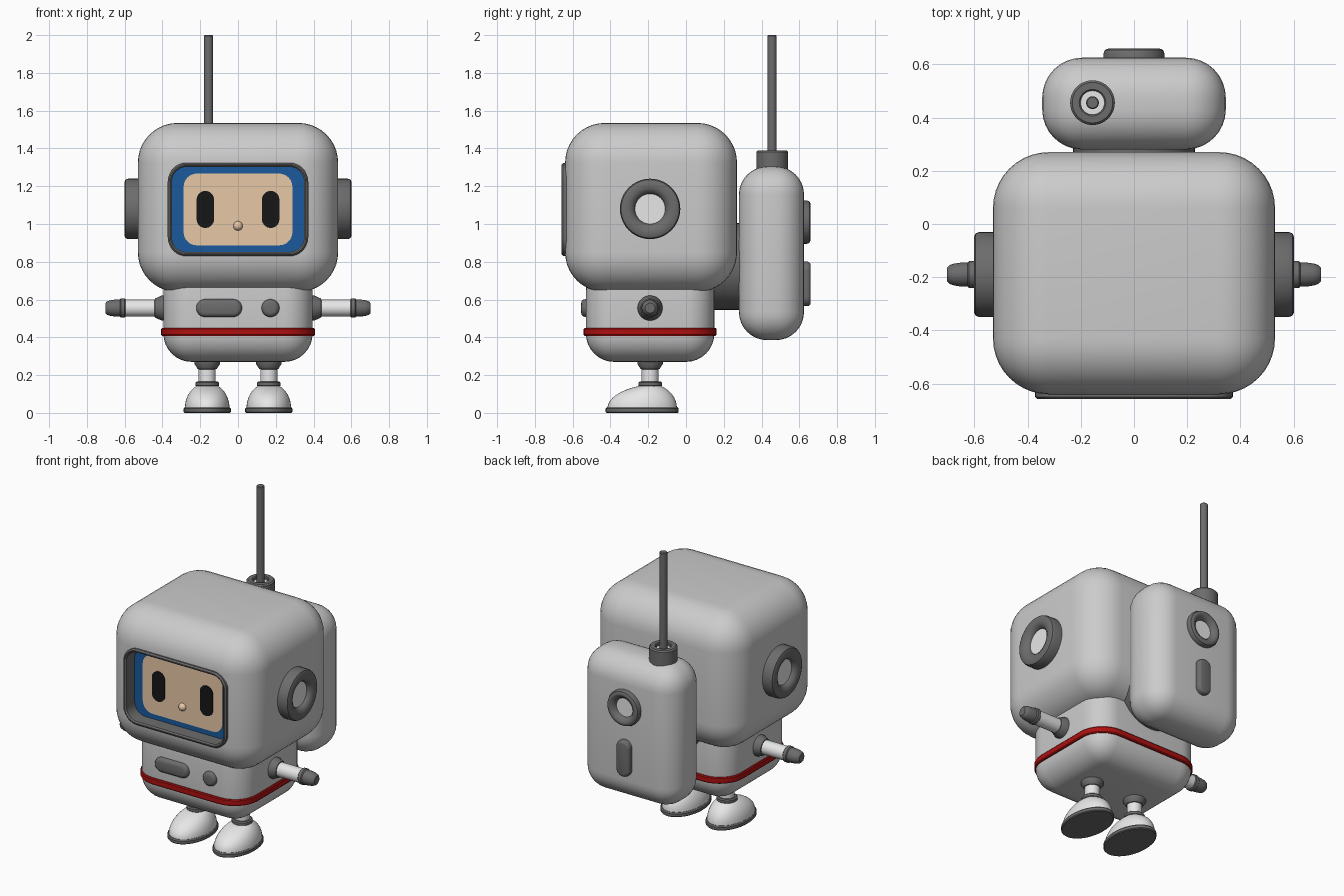
import bpy, bmesh, math
from mathutils import Vector, Matrix

if "Cube" in bpy.data.objects:
    bpy.data.objects.remove(bpy.data.objects["Cube"])


def material(name, rgb):
    m = bpy.data.materials.new(name)
    m.diffuse_color = (*rgb, 1)
    m.use_nodes = True
    m.node_tree.nodes["Principled BSDF"].inputs["Base Color"].default_value = m.diffuse_color
    return m


SUIT = material("suit grey", (0.60, 0.60, 0.60))
WHITE = material("limb white", (0.80, 0.80, 0.80))
DARK = material("dark grey", (0.15, 0.15, 0.15))
RED = material("belt red", (0.42, 0.005, 0.005))
BLUE = material("visor blue", (0.01, 0.10, 0.34))
SKIN = material("face skin", (0.80, 0.58, 0.39))
BLACK = material("eye black", (0.008, 0.008, 0.008))


def finish(name, bm, mat, matrix=None):
    if matrix:
        bm.transform(matrix)
    bmesh.ops.recalc_face_normals(bm, faces=bm.faces)
    me = bpy.data.meshes.new(name)
    bm.to_mesh(me)
    bm.free()
    me.materials.append(mat)
    ob = bpy.data.objects.new(name, me)
    bpy.context.collection.objects.link(ob)
    smooth(ob)
    return ob


def smooth(ob):
    bpy.ops.object.select_all(action='DESELECT')
    ob.select_set(True)
    bpy.context.view_layer.objects.active = ob
    bpy.ops.object.shade_smooth_by_angle(angle=math.radians(35))


def rounded_box(name, lo, hi, r, mat, seg=8):
    bm = bmesh.new()
    bmesh.ops.create_cube(bm, size=1)
    lo, hi = Vector(lo), Vector(hi)
    for v in bm.verts:
        v.co = (lo + hi) / 2 + v.co * (hi - lo)
    bmesh.ops.bevel(bm, geom=bm.edges[:], offset=r, segments=seg, profile=0.5, affect='EDGES')
    return finish(name, bm, mat)


def loft(name, rings, mat, matrix=None, loop=False):
    """Skin a stack of equal-sized rings; loop joins last to first, otherwise ends are capped."""
    bm = bmesh.new()
    rows = [[bm.verts.new(p) for p in ring] for ring in rings]
    n = len(rows[0])
    for a, b in zip(rows, rows[1:] + (rows[:1] if loop else [])):
        for i in range(n):
            j = (i + 1) % n
            bm.faces.new((a[i], a[j], b[j], b[i]))
    if not loop:
        bm.faces.new(rows[0])
        bm.faces.new(rows[-1])
    return finish(name, bm, mat, matrix)


def ellipse(rx, ry, z, cy=0, n=40):
    return [(rx * math.cos(2 * math.pi * i / n), cy + ry * math.sin(2 * math.pi * i / n), z) for i in range(n)]


def rounded_rect(hx, hy, r, z, n=8):
    pts = []
    for k, (sx, sy) in enumerate(((1, 1), (-1, 1), (-1, -1), (1, -1))):
        for i in range(n + 1):
            a = math.pi / 2 * (k + i / n)
            pts.append((sx * (hx - r) + r * math.cos(a), sy * (hy - r) + r * math.sin(a), z))
    return pts


def lathe(name, profile, mat, matrix=None, loop=False):
    """Profile is (radius, height) pairs around local z."""
    return loft(name, [ellipse(r, r, h) for r, h in profile], mat, matrix, loop)


def plate(name, hx, hy, r, depth, mat, matrix, edge=0.0):
    rings = [rounded_rect(hx, hy, r, 0)]
    if edge:
        for a in (0, 30, 60, 90):
            c, s = math.cos(math.radians(a)), math.sin(math.radians(a))
            d = edge * (1 - c)
            rings.append(rounded_rect(hx - d, hy - d, r - d, depth - edge * (1 - s)))
    else:
        rings.append(rounded_rect(hx, hy, r, depth))
    return loft(name, rings, mat, matrix)


def at(x, y, z, toward='up'):
    """Places local z along the named direction."""
    rot = {'up': Matrix(),
           'front': Matrix.Rotation(math.pi / 2, 4, 'X'),
           'back': Matrix.Rotation(-math.pi / 2, 4, 'X'),
           'right': Matrix.Rotation(math.pi / 2, 4, 'Y'),
           'left': Matrix.Rotation(-math.pi / 2, 4, 'Y')}[toward]
    return Matrix.Translation((x, y, z)) @ rot


CY = -0.19      # middle of head, body and limbs
FZ = 1.077      # visor centre height

# Head with the visor opening cut into it
head = rounded_box("head", (-0.53, -0.64, 0.64), (0.53, 0.27, 1.535), 0.21, SUIT, 10)
cutter = plate("visor_cutter", 0.36, 0.237, 0.09, 0.25, DARK, at(0, -0.555, FZ, 'front'))
cutter.hide_render = True
cutter.hide_viewport = True
cut = head.modifiers.new("visor_opening", 'BOOLEAN')
cut.operation, cut.object, cut.solver = 'DIFFERENCE', cutter, 'EXACT'
bpy.context.view_layer.objects.active = head
bpy.ops.object.modifier_apply(modifier=cut.name)
bpy.data.objects.remove(cutter)
smooth(head)

# Visor frame, blue backing and face
loft("visor_frame", [rounded_rect(0.372, 0.247, 0.10, 0), rounded_rect(0.372, 0.247, 0.10, 0.095),
                     rounded_rect(0.364, 0.239, 0.092, 0.103), rounded_rect(0.358, 0.233, 0.086, 0.103),
                     rounded_rect(0.350, 0.225, 0.078, 0.095), rounded_rect(0.350, 0.225, 0.078, 0)],
     DARK, at(0, -0.555, FZ, 'front'), loop=True)
plate("visor_backing", 0.355, 0.23, 0.08, 0.008, BLUE, at(0, -0.556, FZ, 'front'))
plate("face", 0.288, 0.19, 0.07, 0.006, SKIN, at(0, -0.564, FZ, 'front'))
for side, s in (("left", -1), ("right", 1)):
    plate("eye_" + side, 0.046, 0.098, 0.0459, 0.005, BLACK, at(s * 0.173, -0.570, FZ, 'front'))
lathe("nose", [(0.025 * math.cos(a), 0.025 * math.sin(a)) for a in [i * math.pi / 16.2 for i in range(9)]],
      SKIN, at(0, -0.569, 0.99, 'front'))

# Body and belt
rounded_box("body", (-0.395, -0.53, 0.27), (0.395, 0.15, 0.80), 0.15, SUIT, 8)
loft("belt", [rounded_rect(0.385 + d, 0.33 + d, 0.15 + d, z) for d, z in
              ((0, 0.408), (0.017, 0.408), (0.022, 0.414), (0.022, 0.444), (0.017, 0.45), (0, 0.45))],
     RED, at(0, CY, 0), loop=True)
plate("chest_panel", 0.121, 0.047, 0.046, 0.035, DARK, at(-0.10, -0.52, 0.555, 'front'), 0.022)
plate("chest_button", 0.047, 0.047, 0.046, 0.035, DARK, at(0.172, -0.52, 0.555, 'front'), 0.022)


# Ring with a light disc set inside it
def dial(name, r, hole, h, matrix):
    lathe(name + "_ring", [(hole, 0), (r, 0), (r, h - 0.02), (r - 0.006, h - 0.006), (r - 0.02, h),
                           (hole + 0.03, h), (hole + 0.01, h - 0.012), (hole, h - 0.03)], DARK, matrix, loop=True)
    lathe(name + "_disc", [(hole + 0.005, 0), (hole + 0.005, h - 0.03)], WHITE, matrix)


for side, s in (("left", -1), ("right", 1)):
    # Ear dial
    dial("ear_" + side, 0.16, 0.08, 0.09, at(s * 0.512, CY, 1.08, side))

    # Arm
    m = at(0, CY, 0.555, side)
    lathe("shoulder_" + side, [(0.066, 0.37), (0.066, 0.405), (0.05, 0.44), (0.04, 0.442)], DARK, m)
    lathe("arm_" + side, [(0.045, 0.40), (0.045, 0.61)], WHITE, m)
    lathe("cuff_" + side, [(0.045, 0.595), (0.051, 0.6), (0.051, 0.62), (0.045, 0.625)], DARK, m)
    lathe("hand_" + side, [(0.045, 0.62), (0.045, 0.65), (0.041, 0.677), (0.035, 0.694), (0.026, 0.702)], DARK, m)

    # Leg
    m = at(s * 0.163, CY, 0)
    lathe("hip_" + side, [(0.067, 0.285), (0.067, 0.258), (0.05, 0.232), (0.04, 0.23)], DARK, m)
    lathe("leg_" + side, [(0.045, 0.26), (0.045, 0.13)], WHITE, m)
    lathe("ankle_" + side, [(0.055, 0.138), (0.062, 0.144), (0.062, 0.16), (0.055, 0.166)], DARK, m)
    foot = []
    for i in range(9):
        a = i / 8 * math.radians(65)
        c, t = math.cos(a), math.sin(a) / math.sin(math.radians(65))
        k = (c - math.cos(math.radians(65))) / (1 - math.cos(math.radians(65)))
        foot.append(ellipse(0.056 + 0.062 * k, 0.056 + 0.128 * k, 0.025 + 0.118 * t, -0.042 * k))
    loft("foot_" + side, foot, WHITE, m)
    loft("sole_" + side, [ellipse(0.125 - d, 0.193 - d, z, -0.042) for d, z in
                          ((0.005, 0), (0, 0.005), (0, 0.022), (0.006, 0.03))], DARK, m)

# Backpack, its mount and back details
rounded_box("backpack", (-0.345, 0.28, 0.385), (0.345, 0.625, 1.305), 0.15, SUIT, 8)
lathe("backpack_mount", [(0.23, 0), (0.23, 0.2)], DARK, at(0, 0.10, 0.775, 'back'))
dial("backpack_dial", 0.115, 0.06, 0.05, at(0, 0.61, 1.01, 'back'))
plate("backpack_pill", 0.048, 0.118, 0.047, 0.05, DARK, at(0, 0.61, 0.683, 'back'), 0.018)

# Antenna
m = at(-0.156, 0.456, 0)
lathe("antenna_socket", [(0.045, 1.26), (0.084, 1.26), (0.084, 1.382), (0.076, 1.39), (0.05, 1.39), (0.045, 1.385)],
      DARK, m, loop=True)
lathe("antenna_collar", [(0.047, 1.27), (0.047, 1.37)], WHITE, m)
lathe("antenna_rod", [(0.024, 1.30), (0.024, 1.996), (0.02, 2.0)], DARK, m)
